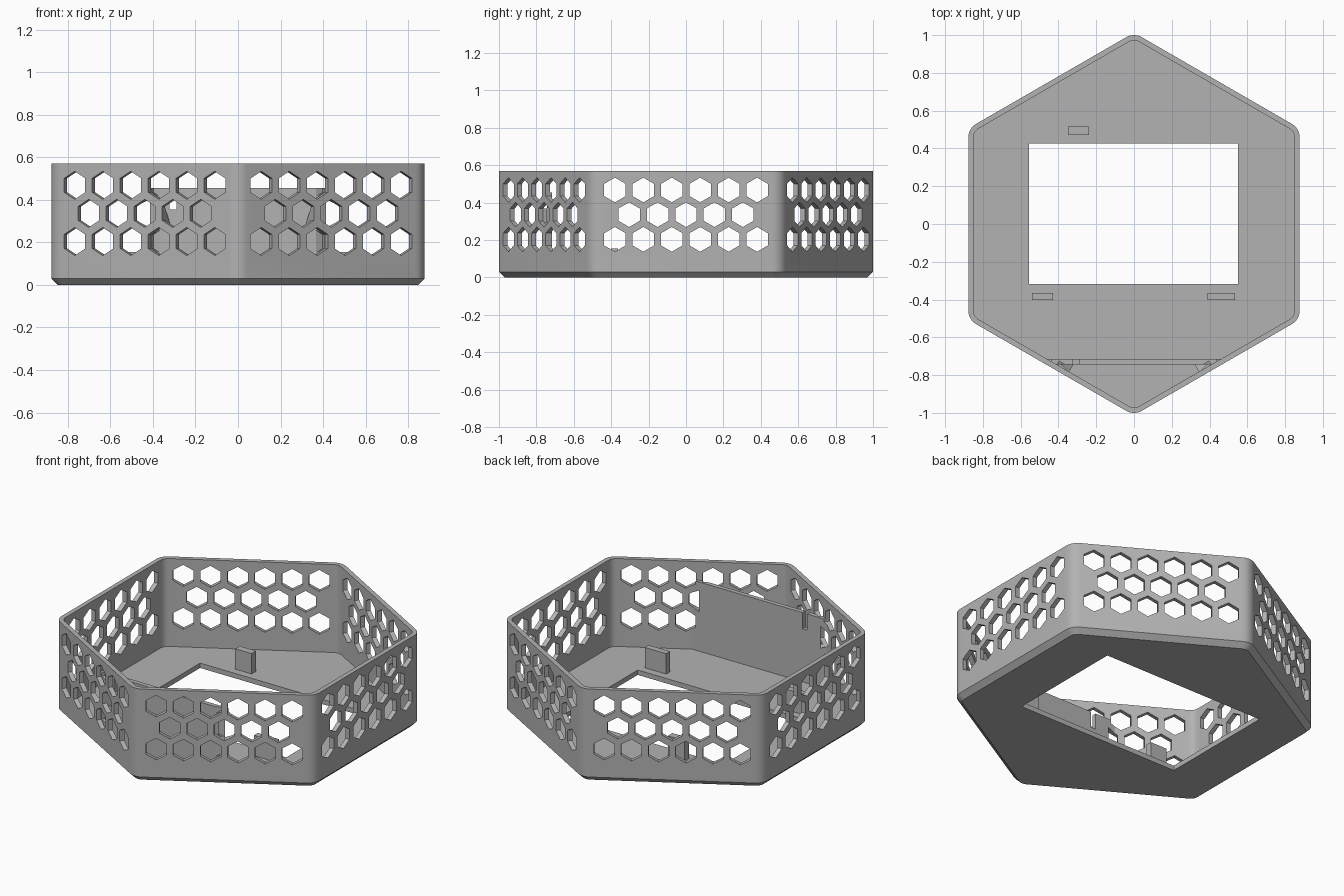
import bpy, bmesh, math
from mathutils import Matrix, Vector

if "Cube" in bpy.data.objects:
    bpy.data.objects.remove(bpy.data.objects["Cube"])

grey = bpy.data.materials.new("grey_plastic")
grey.diffuse_color = (0.45, 0.45, 0.45, 1)
grey.use_nodes = True
grey.node_tree.nodes["Principled BSDF"].inputs["Base Color"].default_value = grey.diffuse_color

APOTHEM, ROUND, WALL, HEIGHT, FLOOR = 0.877, 0.08, 0.028, 0.57, 0.03


def finish(bm, name):
    bmesh.ops.recalc_face_normals(bm, faces=bm.faces)
    me = bpy.data.meshes.new(name)
    bm.to_mesh(me)
    bm.free()
    me.materials.append(grey)
    ob = bpy.data.objects.new(name, me)
    bpy.context.collection.objects.link(ob)
    return ob


def loft(bm, rings):
    """Closed solid through a list of equal-length point rings."""
    vs = [[bm.verts.new(p) for p in r] for r in rings]
    n = len(vs[0])
    for a, b in zip(vs, vs[1:]):
        for i in range(n):
            j = (i + 1) % n
            bm.faces.new((a[i], a[j], b[j], b[i]))
    bm.faces.new(vs[0][::-1])
    bm.faces.new(vs[-1])


def box(bm, x0, x1, y0, y1, z0, z1):
    loft(bm, [[(x0, y0, z), (x1, y0, z), (x1, y1, z), (x0, y1, z)] for z in (z0, z1)])


def hex_ring(inset, z, steps=6):
    """Rounded hexagon with corners on the y axis, inset from the outer wall."""
    r = ROUND - inset
    c = (APOTHEM - ROUND) / math.cos(math.pi / 6)
    pts = []
    for k in range(6):
        mid = math.radians(90 + 60 * k)
        for s in range(steps + 1):
            a = mid + math.radians(-30 + 60 * s / steps)
            pts.append((c * math.cos(mid) + r * math.cos(a),
                        c * math.sin(mid) + r * math.sin(a), z))
    return pts


def cut(ob, cutter):
    mod = ob.modifiers.new("cut", 'BOOLEAN')
    mod.operation, mod.solver, mod.object = 'DIFFERENCE', 'EXACT', cutter
    bpy.ops.object.select_all(action='DESELECT')
    ob.select_set(True)
    bpy.context.view_layer.objects.active = ob
    bpy.ops.object.modifier_apply(modifier=mod.name)


# tray: chamfered base, thin walls and floor in one solid
bm = bmesh.new()
loft(bm, [hex_ring(0.03, 0), hex_ring(0, 0.03), hex_ring(0, HEIGHT),
          hex_ring(WALL, HEIGHT), hex_ring(WALL, FLOOR)])
tray = finish(bm, "hexagonal_tray")

# divider plate, its ends buried in the front walls
bm = bmesh.new()
loft(bm, [[(-0.425, -0.743, z), (0.425, -0.743, z), (0.475, -0.716, z), (-0.475, -0.716, z)]
          for z in (0.015, 0.455)])
divider = finish(bm, "divider_plate")

# honeycomb cutter: rows of 6, 5 and 6 holes on each wall
bm = bmesh.new()
for side in range(6):
    rot = Matrix.Rotation(math.radians(60 * side), 3, 'Z')
    for z, count in ((0.204, 6), (0.336, 5), (0.468, 6)):
        for i in range(count):
            y = (i - (count - 1) / 2) * 0.152
            ring = [(y + 0.066 * math.sin(math.radians(60 * k)),
                     z + 0.066 * math.cos(math.radians(60 * k))) for k in range(6)]
            loft(bm, [[rot @ Vector((d, u, v)) for u, v in ring]
                      for d in (APOTHEM - 0.05, APOTHEM + 0.05)])
holes = finish(bm, "honeycomb_cutter")

# floor window cutter
bm = bmesh.new()
box(bm, -0.555, 0.55, -0.317, 0.425, -0.1, 0.1)
window = finish(bm, "window_cutter")

# cable slot cutter in the divider
bm = bmesh.new()
box(bm, -0.322, -0.29, -0.8, -0.66, 0.355, 0.6)
slot = finish(bm, "slot_cutter")

cut(tray, holes)
cut(tray, window)
cut(divider, holes)
cut(divider, slot)
for cutter in (holes, window, slot):
    bpy.data.objects.remove(cutter)

# small gussets between divider and wall
for side, label in ((-1, "left"), (1, "right")):
    bm = bmesh.new()
    foot = [(0.39, -0.742), (0.32, -0.742), (0.345, -0.785)]
    loft(bm, [[(side * x, y, 0.28) for x, y in foot],
              [(side * x, y, z) for (x, y), z in zip(foot, (0.37, 0.29, 0.37))]])
    finish(bm, label + "_gusset")

# upright locating tabs on the floor
for name, x0, x1, y0, y1 in (("back_tab", -0.35, -0.238, 0.472, 0.516),
                             ("front_left_tab", -0.54, -0.428, -0.402, -0.364),
                             ("front_right_tab", 0.39, 0.535, -0.402, -0.364)):
    bm = bmesh.new()
    box(bm, x0, x1, y0, y1, 0.02, 0.155)
    finish(bm, name)

# smooth rounded corners, sharp edges kept
bpy.ops.object.select_all(action='DESELECT')
tray.select_set(True)
bpy.context.view_layer.objects.active = tray
bpy.ops.object.shade_smooth_by_angle(angle=math.radians(30))
